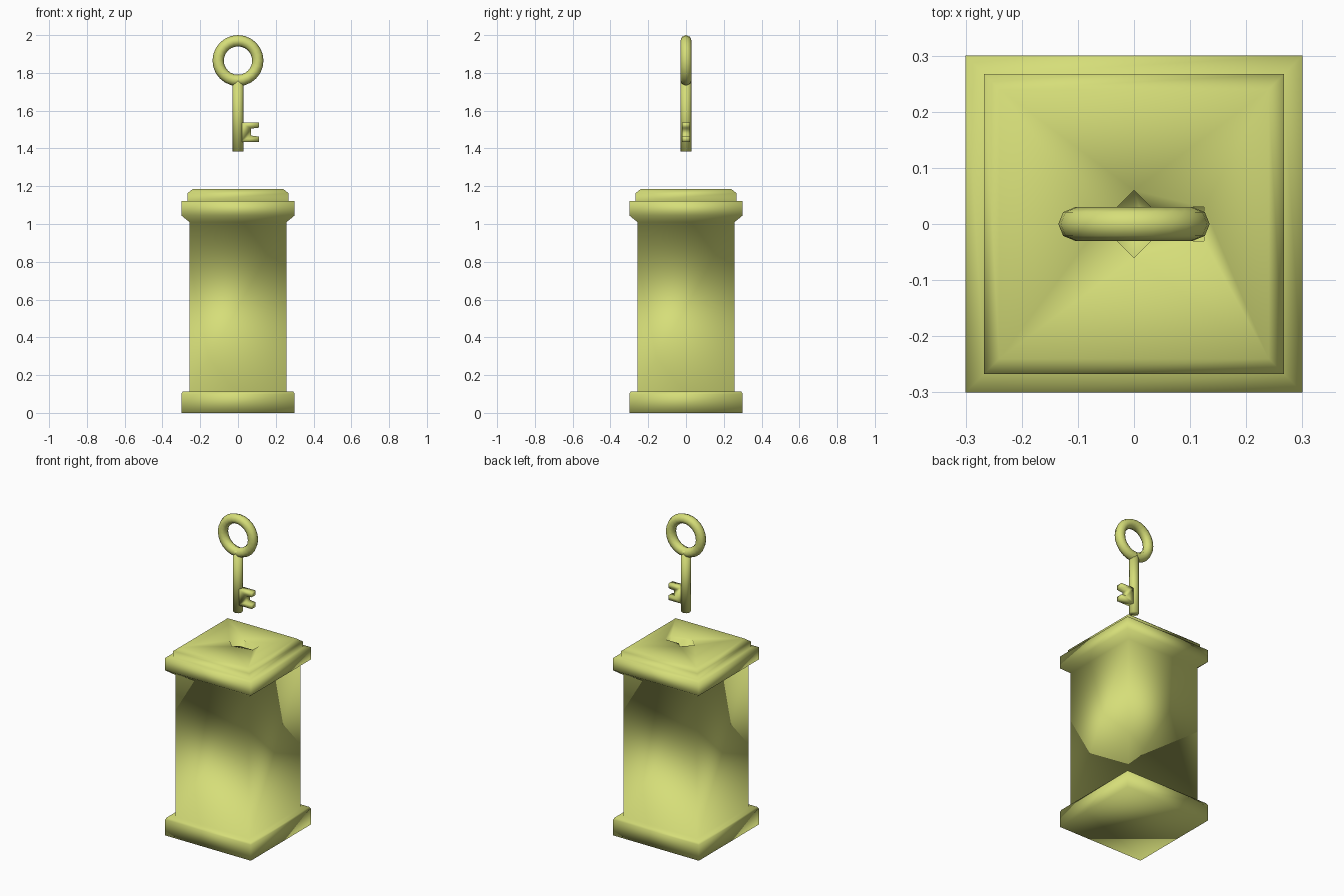
import bpy, bmesh
from math import pi
from mathutils import Matrix

cube = bpy.data.objects.get("Cube")
if cube:
    bpy.data.objects.remove(cube)

olive = bpy.data.materials.new("olive_yellow")
olive.use_nodes = True
olive.diffuse_color = (0.67, 0.73, 0.19, 1)
olive.node_tree.nodes["Principled BSDF"].inputs["Base Color"].default_value = olive.diffuse_color


def finish(name, bm):
    """Turn a bmesh into a fully smooth-shaded object."""
    bmesh.ops.recalc_face_normals(bm, faces=bm.faces)
    for f in bm.faces:
        f.smooth = True
    mesh = bpy.data.meshes.new(name)
    bm.to_mesh(mesh)
    bm.free()
    mesh.materials.append(olive)
    obj = bpy.data.objects.new(name, mesh)
    bpy.context.collection.objects.link(obj)
    return obj


def loop(bm, points, z):
    return [bm.verts.new((x, y, z)) for x, y in points]


def bridge(bm, a, b):
    for i in range(len(a)):
        j = (i + 1) % len(a)
        bm.faces.new((a[i], a[j], b[j], b[i]))


def rim(bm, verts):
    return [bm.edges.get((v, verts[i - 1])) for i, v in enumerate(verts)]


# Square pedestal: half width and height, from the ground up
TOP = 1.185
profile = [(0.30, 0), (0.30, 0.10), (0.293, 0.113), (0.257, 0.113),
           (0.257, 1.01), (0.30, 1.045), (0.30, 1.123), (0.267, 1.123),
           (0.267, 1.163), (0.24, TOP)]
bm = bmesh.new()
rings = [loop(bm, [(-w, -w), (w, -w), (w, w), (-w, w)], z) for w, z in profile]
for low, high in zip(rings, rings[1:]):
    bridge(bm, low, high)
bm.faces.new(rings[0])

# Keyhole sunk into the top: a diamond with a slot towards +x
keyhole = [(-0.06, 0), (0, -0.06), (0.03, -0.03), (0.125, -0.03),
           (0.125, 0.03), (0.03, 0.03), (0, 0.06)]
mouth = loop(bm, keyhole, TOP)
floor = loop(bm, keyhole, TOP - 0.1)
bridge(bm, mouth, floor)
bm.faces.new(floor)
bmesh.ops.triangle_fill(bm, use_beauty=True, edges=rim(bm, rings[-1]) + rim(bm, mouth))
finish("pedestal", bm)

# Key bow: upright ring facing the front
bpy.ops.mesh.primitive_torus_add(major_radius=0.105, minor_radius=0.03,
                                 major_segments=24, minor_segments=8,
                                 location=(0, 0, 1.865), rotation=(pi / 2, 0, 0))
bow = bpy.context.object
bow.name = "key_bow"
bow.data.materials.append(olive)
bpy.ops.object.shade_smooth()

# Key shaft
bm = bmesh.new()
bmesh.ops.create_cone(bm, cap_ends=True, segments=8, radius1=0.029, radius2=0.029,
                      depth=0.39, matrix=Matrix.Translation((0, 0, 1.58)))
finish("key_shaft", bm)

# Key bit: C-shaped outline in x and z, extruded along y
outline = [(0.015, 1.435), (0.11, 1.435), (0.11, 1.463), (0.07, 1.468),
           (0.07, 1.505), (0.11, 1.51), (0.11, 1.538), (0.015, 1.538)]
bm = bmesh.new()
front, back = [[bm.verts.new((x, y, z)) for x, z in outline] for y in (-0.02, 0.02)]
bridge(bm, front, back)
bm.faces.new(front)
bm.faces.new(back)
finish("key_bit", bm)
